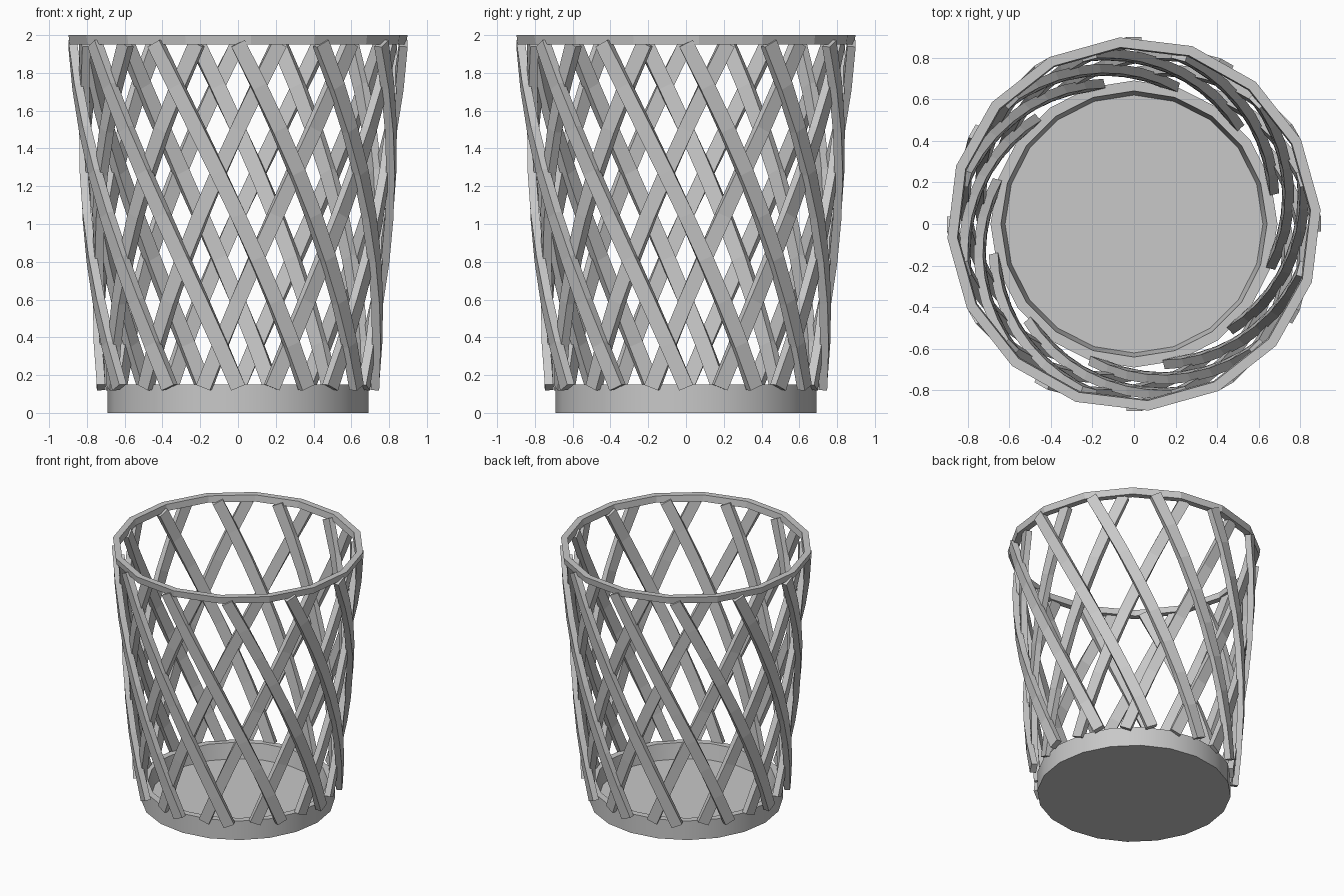
import bpy, bmesh, math
from mathutils import Vector

if "Cube" in bpy.data.objects:
    bpy.data.objects.remove(bpy.data.objects["Cube"])

grey = bpy.data.materials.new("light_grey")
grey.diffuse_color = (0.58, 0.58, 0.58, 1)
grey.use_nodes = True
grey.node_tree.nodes["Principled BSDF"].inputs["Base Color"].default_value = grey.diffuse_color


def finish(name, bm):
    bmesh.ops.recalc_face_normals(bm, faces=bm.faces)
    me = bpy.data.meshes.new(name)
    bm.to_mesh(me)
    bm.free()
    me.materials.append(grey)
    ob = bpy.data.objects.new(name, me)
    bpy.context.collection.objects.link(ob)
    return ob


def lathe(name, profile, sides, offset=0.0, closed=False):
    """Spin (radius, z) points; open profiles get capped at both ends."""
    bm = bmesh.new()
    rings = []
    for r, z in profile:
        rings.append([bm.verts.new((r * math.cos(offset + i * math.tau / sides),
                                    r * math.sin(offset + i * math.tau / sides), z))
                      for i in range(sides)])
    pairs = list(zip(rings, rings[1:]))
    if closed:
        pairs.append((rings[-1], rings[0]))
    else:
        bm.faces.new(rings[0])
        bm.faces.new(rings[-1])
    for a, b in pairs:
        for i in range(sides):
            j = (i + 1) % sides
            bm.faces.new((a[i], a[j], b[j], b[i]))
    return finish(name, bm)


def lattice(name, start, twist, r0, r1, width=0.08, thick=0.045, count=12, segs=8):
    """Twelve flat slats winding round the flared wall."""
    z0, z1 = 0.135, 1.957
    bm = bmesh.new()

    def point(a0, t):
        a = a0 + twist * t
        r = r0 + (r1 - r0) * t
        return Vector((r * math.sin(a), -r * math.cos(a), z0 + (z1 - z0) * t))

    for k in range(count):
        a0 = start + k * math.tau / count
        prev = None
        for s in range(segs + 1):
            t = s / segs
            p = point(a0, t)
            tan = (point(a0, t + 0.01) - point(a0, t - 0.01)).normalized()
            out = Vector((p.x, p.y, 0)).normalized()
            side = tan.cross(out).normalized()
            out = side.cross(tan).normalized()
            ring = [bm.verts.new(p + side * (u * width / 2) + out * (v * thick / 2))
                    for u, v in ((-1, -1), (1, -1), (1, 1), (-1, 1))]
            if prev:
                for i in range(4):
                    j = (i + 1) % 4
                    bm.faces.new((prev[i], prev[j], ring[j], ring[i]))
            else:
                bm.faces.new(ring)
            prev = ring
        bm.faces.new(prev)
    return finish(name, bm)


# shallow base tray with recessed floor
base = lathe("base_tray", [(0.69, 0), (0.69, 0.15), (0.64, 0.15), (0.62, 0.03)], 20)
bpy.context.view_layer.objects.active = base
base.select_set(True)
bpy.ops.object.shade_smooth_by_angle(angle=math.radians(30))

# top rim, a slightly turned sixteen-sided hoop
lathe("top_rim", [(0.893, 1.95), (0.9, 2.0), (0.852, 2.0), (0.846, 1.95)],
      16, math.radians(4.4), closed=True)

# two crossing layers of slats
lattice("outer_slats", 0.0, -math.radians(60), 0.725, 0.876)
lattice("inner_slats", math.radians(15), math.radians(60), 0.69, 0.84)
